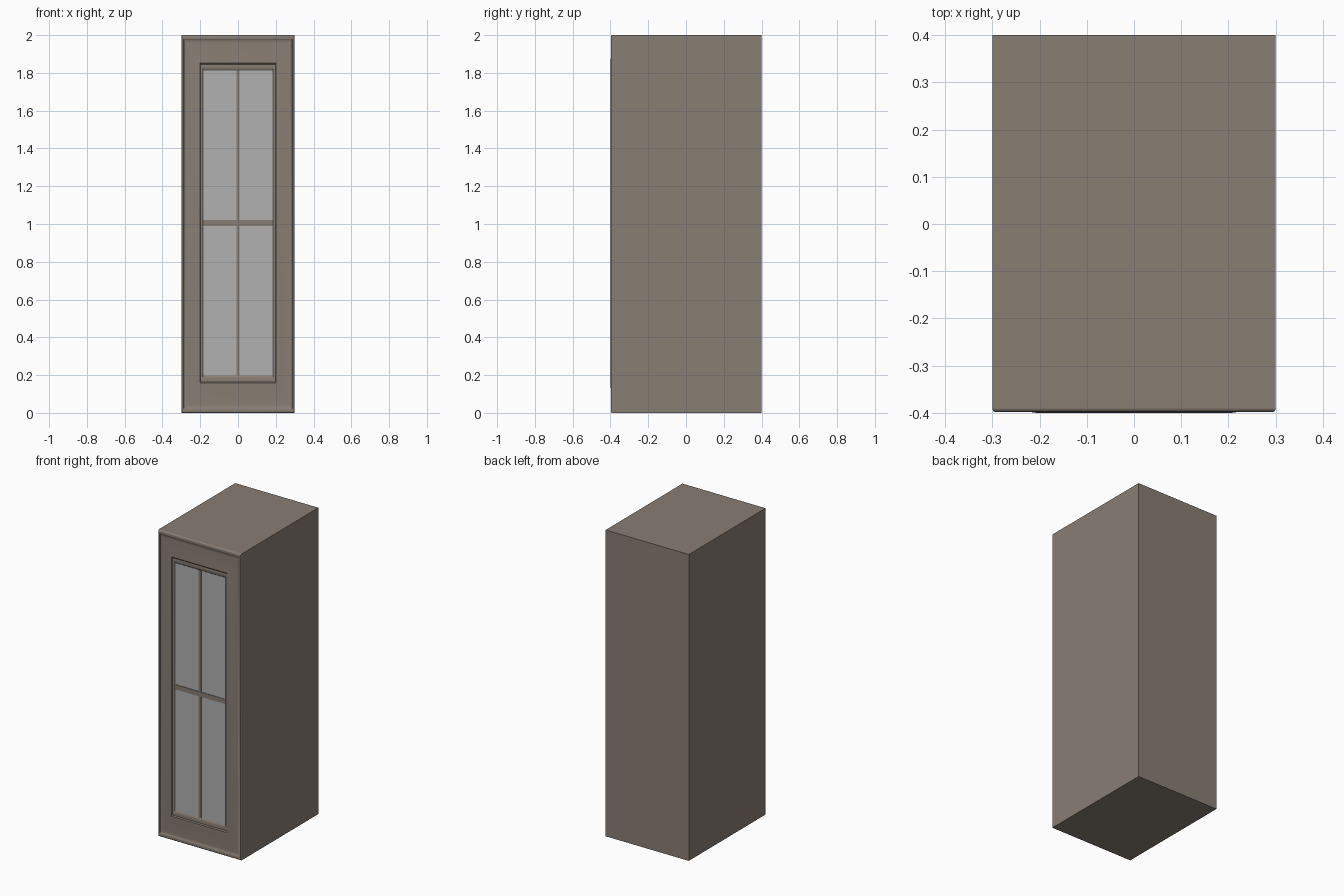
import bpy, bmesh, math

if "Cube" in bpy.data.objects:
    bpy.data.objects.remove(bpy.data.objects["Cube"])

# painted wood
paint = bpy.data.materials.new("taupe_paint")
paint.diffuse_color = (0.25, 0.21, 0.175, 1)
paint.use_nodes = True
paint.node_tree.nodes["Principled BSDF"].inputs["Base Color"].default_value = paint.diffuse_color
glass_mat = bpy.data.materials.new("grey_glass")
glass_mat.diffuse_color = (0.44, 0.44, 0.44, 1)
glass_mat.use_nodes = True
glass_mat.node_tree.nodes["Principled BSDF"].inputs["Base Color"].default_value = glass_mat.diffuse_color


def finish(name, bm, mat):
    bmesh.ops.recalc_face_normals(bm, faces=bm.faces)
    mesh = bpy.data.meshes.new(name)
    bm.to_mesh(mesh)
    bm.free()
    mesh.materials.append(mat)
    obj = bpy.data.objects.new(name, mesh)
    bpy.context.collection.objects.link(obj)
    return obj


def box(name, x, y, z, mat):
    bm = bmesh.new()
    bmesh.ops.create_cube(bm, size=1)
    for v in bm.verts:
        for i, (lo, hi) in enumerate((x, y, z)):
            v.co[i] = lo if v.co[i] < 0 else hi
    return finish(name, bm, mat)


def smooth(obj, angle=35):
    bpy.ops.object.select_all(action='DESELECT')
    obj.select_set(True)
    bpy.context.view_layer.objects.active = obj
    bpy.ops.object.shade_smooth_by_angle(angle=math.radians(angle))


# cabinet carcass
box("cabinet_body", (-0.3, 0.3), (-0.386, 0.4), (0, 2), paint)

# door moulding: (side inset, rail inset, y), from the outer edge to the glass
profile = [(0, 0, -0.386), (0, 0, -0.390)]
for k in range(1, 6):                                   # rounded outer edge
    a = math.pi / 2 * k / 5
    profile.append((0.006 * (1 - math.cos(a)), 0.010 * (1 - math.cos(a)),
                    -0.390 - 0.008 * math.sin(a)))
profile += [(0.011, 0.020, -0.398), (0.013, 0.023, -0.396), (0.015, 0.026, -0.394)]
for k in range(1, 9):                                   # wide shallow cove
    t = k / 8
    profile.append((0.015 + 0.078 * t, 0.026 + 0.118 * t, -0.394 - 0.006 * t * t))
profile += [(0.098, 0.152, -0.400), (0.100, 0.155, -0.397), (0.102, 0.158, -0.395),
            (0.106, 0.167, -0.396), (0.110, 0.176, -0.395),
            (0.114, 0.185, -0.392), (0.117, 0.193, -0.387)]

bm = bmesh.new()
rings = []
for dx, dz, y in profile:
    x, lo, hi = 0.3 - dx, dz * 1.04, 2 - dz * 0.98
    rings.append([bm.verts.new(c) for c in
                  ((-x, y, lo), (x, y, lo), (x, y, hi), (-x, y, hi))])
for a, b in zip(rings, rings[1:]):
    for i in range(4):
        j = (i + 1) % 4
        bm.faces.new((a[i], a[j], b[j], b[i]))
# back of the frame
for i in range(4):
    j = (i + 1) % 4
    bm.faces.new((rings[-1][i], rings[-1][j], rings[0][j], rings[0][i]))
smooth(finish("door_frame", bm, paint))

# glass pane and its glazing bars
box("glass_pane", (-0.184, 0.184), (-0.389, -0.386), (0.198, 1.812), glass_mat)
box("vertical_bar", (-0.009, 0.009), (-0.393, -0.387), (0.198, 1.812), paint)
box("horizontal_bar", (-0.184, 0.184), (-0.3925, -0.387), (0.989, 1.02), paint)
